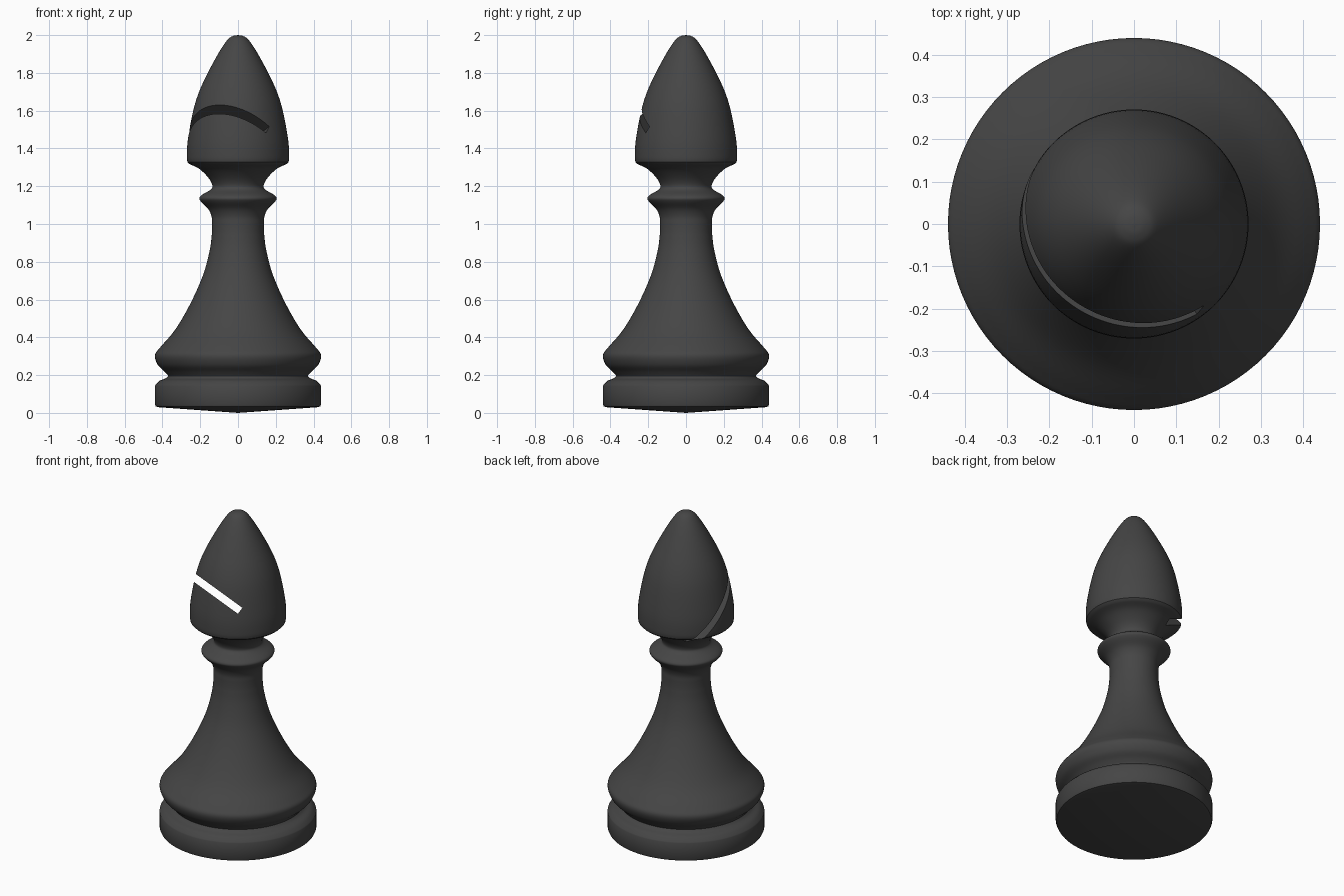
import bpy, bmesh, math
from mathutils import Vector, Matrix

if "Cube" in bpy.data.objects:
    bpy.data.objects.remove(bpy.data.objects["Cube"])

mat = bpy.data.materials.new("dark_grey")
mat.diffuse_color = (0.06, 0.06, 0.06, 1)
mat.use_nodes = True
mat.node_tree.nodes["Principled BSDF"].inputs["Base Color"].default_value = mat.diffuse_color


def smooth_curve(pts, n=5):
    """Catmull-Rom curve through the (radius, z) points."""
    p = [Vector(q) for q in pts]
    p = [2 * p[0] - p[1]] + p + [2 * p[-1] - p[-2]]
    out = []
    for i in range(1, len(p) - 2):
        a, b, c, d = p[i - 1:i + 3]
        for k in range(n):
            t = k / n
            out.append(0.5 * (2 * b + (c - a) * t + (2 * a - 5 * b + 4 * c - d) * t * t
                              + (3 * b - a - 3 * c + d) * t ** 3))
    return out + [p[-2]]


def lathe(name, profile, steps=96):
    """Turn a profile, starting and ending on the axis, into a closed solid."""
    bm = bmesh.new()
    rings = []
    for r, z in profile:
        if r < 1e-5:
            rings.append([bm.verts.new((0, 0, z))])
        else:
            rings.append([bm.verts.new((r * math.cos(math.tau * i / steps),
                                        r * math.sin(math.tau * i / steps), z))
                          for i in range(steps)])
    for lo, hi in zip(rings, rings[1:]):
        for i in range(steps):
            j = (i + 1) % steps
            if len(lo) == 1:
                bm.faces.new((lo[0], hi[j], hi[i]))
            elif len(hi) == 1:
                bm.faces.new((lo[i], lo[j], hi[0]))
            else:
                bm.faces.new((lo[i], lo[j], hi[j], hi[i]))
    bmesh.ops.recalc_face_normals(bm, faces=bm.faces)
    me = bpy.data.meshes.new(name)
    bm.to_mesh(me)
    bm.free()
    ob = bpy.data.objects.new(name, me)
    bpy.context.collection.objects.link(ob)
    me.materials.append(mat)
    return ob


# Profile sections; sharp creases fall between sections
sections = [
    # slightly conical underside and foot ring
    ([(0, 0), (0.42, 0.03)], 1),
    ([(0.435, 0.034), (0.44, 0.045), (0.44, 0.143)], 1),
    ([(0.437, 0.148), (0.415, 0.17), (0.385, 0.182), (0.37, 0.196)], 3),
    # skirt bulge and stem
    ([(0.372, 0.2), (0.39, 0.22), (0.425, 0.255), (0.44, 0.305), (0.412, 0.347),
      (0.333, 0.44), (0.254, 0.575), (0.185, 0.73), (0.149, 0.865), (0.137, 0.96)], 5),
    # collar and neck
    ([(0.138, 1.0), (0.14, 1.04), (0.158, 1.08), (0.195, 1.117), (0.205, 1.137),
      (0.19, 1.155), (0.145, 1.182), (0.136, 1.205), (0.157, 1.245), (0.205, 1.292),
      (0.258, 1.318)], 5),
    # pointed head
    ([(0.268, 1.328), (0.271, 1.36), (0.265, 1.45), (0.237, 1.6), (0.206, 1.7),
      (0.16, 1.8), (0.1, 1.91), (0.056, 1.975), (0.028, 1.995), (0, 2.0)], 5),
]
profile = [q for pts, n in sections for q in smooth_curve(pts, n)]
profile[-1] = Vector((0, 2.0))
piece = lathe("bishop_body", profile)

# Slanted slot through one side of the head
a, e, t = math.radians(35), math.radians(25), math.radians(36)
right = Vector((math.cos(a), math.sin(a), 0))
up = Vector((-math.sin(e) * math.sin(a), math.sin(e) * math.cos(a), math.cos(e)))
deep = right.cross(up)
along = right * math.cos(t) - up * math.sin(t)
normal = deep.cross(along)
end = right * 0.012 + up * 1.25
size = (0.6, 0.042, 1.6)
rot = Matrix((along, normal, deep)).transposed().to_4x4()
if rot.determinant() < 0:
    rot = Matrix((along, -normal, deep)).transposed().to_4x4()
bpy.ops.mesh.primitive_cube_add(size=1)
cutter = bpy.context.object
cutter.name = "slot_cutter"
# centre the cutter in depth on the axis of the head
centre = end - along * (size[0] / 2)
centre += deep * deep.dot(Vector((0, 0, 1.45)))
cutter.matrix_world = Matrix.Translation(centre) @ rot @ Matrix.Diagonal((*size, 1))
cutter.data.materials.append(mat)
bpy.context.view_layer.update()

bpy.ops.object.select_all(action='DESELECT')
piece.select_set(True)
bpy.context.view_layer.objects.active = piece
mod = piece.modifiers.new("slot", 'BOOLEAN')
mod.operation = 'DIFFERENCE'
mod.solver = 'EXACT'
mod.object = cutter
bpy.ops.object.modifier_apply(modifier=mod.name)
bpy.data.objects.remove(cutter)
bpy.ops.object.shade_smooth_by_angle(angle=math.radians(35))
